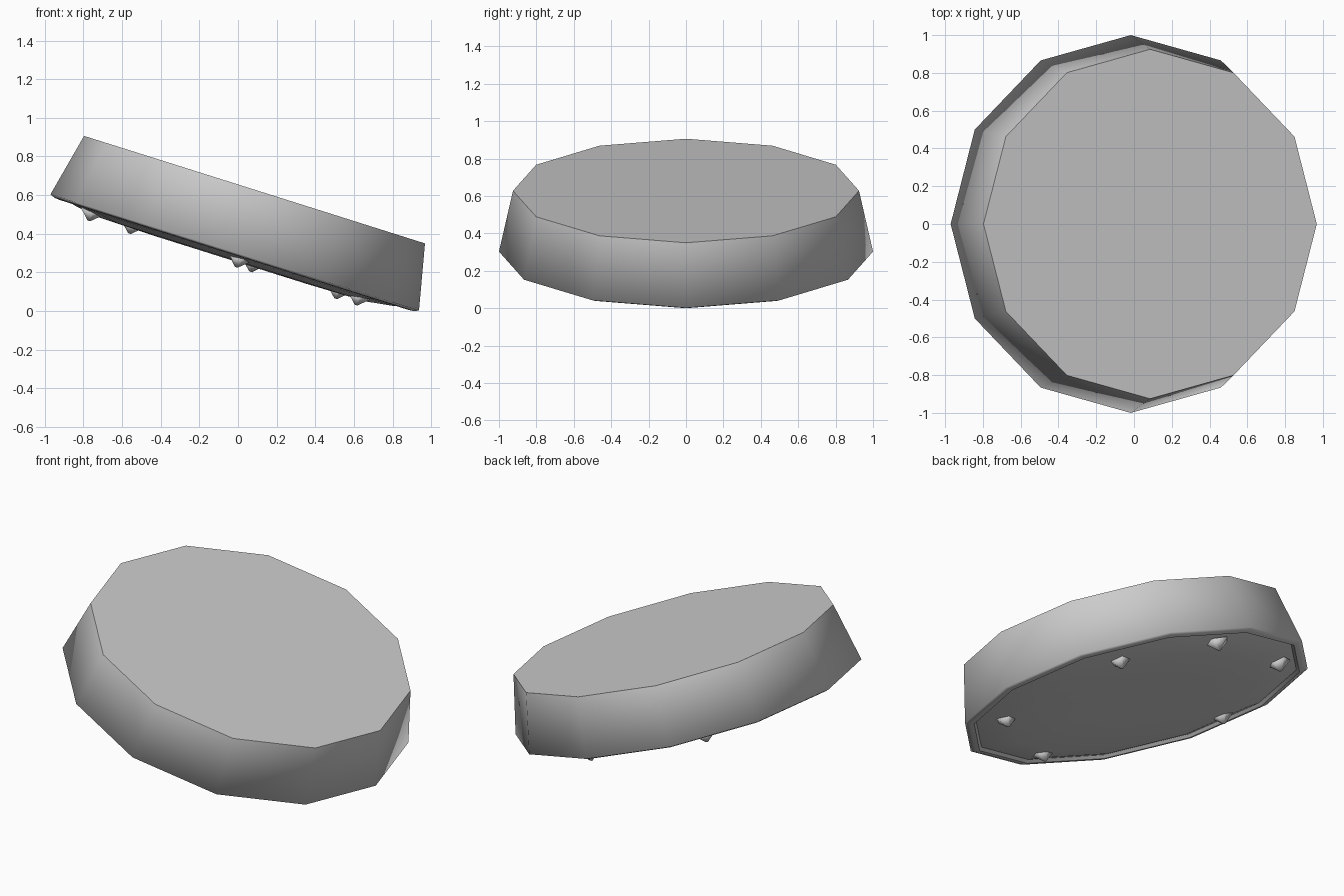
import bpy, bmesh, math
from mathutils import Matrix

cube = bpy.data.objects.get("Cube")
if cube:
    bpy.data.objects.remove(cube)

SIDES = 12
TILT = Matrix.Translation((-0.017, 0, 0.303)) @ Matrix.Rotation(math.radians(17.5), 4, 'Y')

# Single grey colour
grey = bpy.data.materials.new("plain grey")
grey.use_nodes = True
grey.diffuse_color = (0.6, 0.6, 0.6, 1)
bsdf = next(n for n in grey.node_tree.nodes if n.type == 'BSDF_PRINCIPLED')
bsdf.inputs["Base Color"].default_value = (0.6, 0.6, 0.6, 1)


def make_object(name, bm):
    bmesh.ops.recalc_face_normals(bm, faces=bm.faces)
    mesh = bpy.data.meshes.new(name)
    bm.to_mesh(mesh)
    bm.free()
    mesh.transform(TILT)
    mesh.materials.append(grey)
    obj = bpy.data.objects.new(name, mesh)
    bpy.context.collection.objects.link(obj)
    return obj


def lathe(name, profile, sharp_rings):
    """Rings of (radius, height) joined into a smooth capped solid with some sharp rings."""
    bm = bmesh.new()
    rings = [[bm.verts.new((r * math.cos(math.tau * i / SIDES),
                            r * math.sin(math.tau * i / SIDES), z))
              for i in range(SIDES)] for r, z in profile]
    for a, b in zip(rings, rings[1:]):
        for i in range(SIDES):
            j = (i + 1) % SIDES
            bm.faces.new((a[i], a[j], b[j], b[i]))
    bm.faces.new(rings[0])
    bm.faces.new(rings[-1])
    for face in bm.faces:
        face.smooth = True
    for k in sharp_rings:
        for i in range(SIDES):
            bm.edges.get((rings[k][i], rings[k][(i + 1) % SIDES])).smooth = False
    return make_object(name, bm)


# Tapered disc: flat top, rounded lip, shallow groove, slightly bulging underside
lathe("disc_body", [(0.925, 0.341), (1.0, 0), (0.975, -0.01), (0.95, -0.013),
                    (0.935, 0.004), (0.86, -0.018), (0.72, -0.038), (0.4, -0.043)],
      sharp_rings=(0, 3, 4))

# Small pointed studs on the underside
studs = [(0.57, 0.5), (0.11, 0.82), (-0.55, 0.6),
         (-0.77, -0.14), (0.03, -0.78), (0.68, -0.36)]
for n, (x, y) in enumerate(studs):
    bm = bmesh.new()
    bmesh.ops.create_cone(bm, cap_ends=True, segments=5, radius1=0.008, radius2=0.07,
                          depth=0.055)
    bmesh.ops.transform(bm, verts=bm.verts, matrix=Matrix.Translation((x, y, -0.043))
                        @ Matrix.Rotation(math.atan2(y, x), 4, 'Z'))
    stud = make_object(f"stud_{n + 1}", bm)
    stud.data.shade_smooth()
